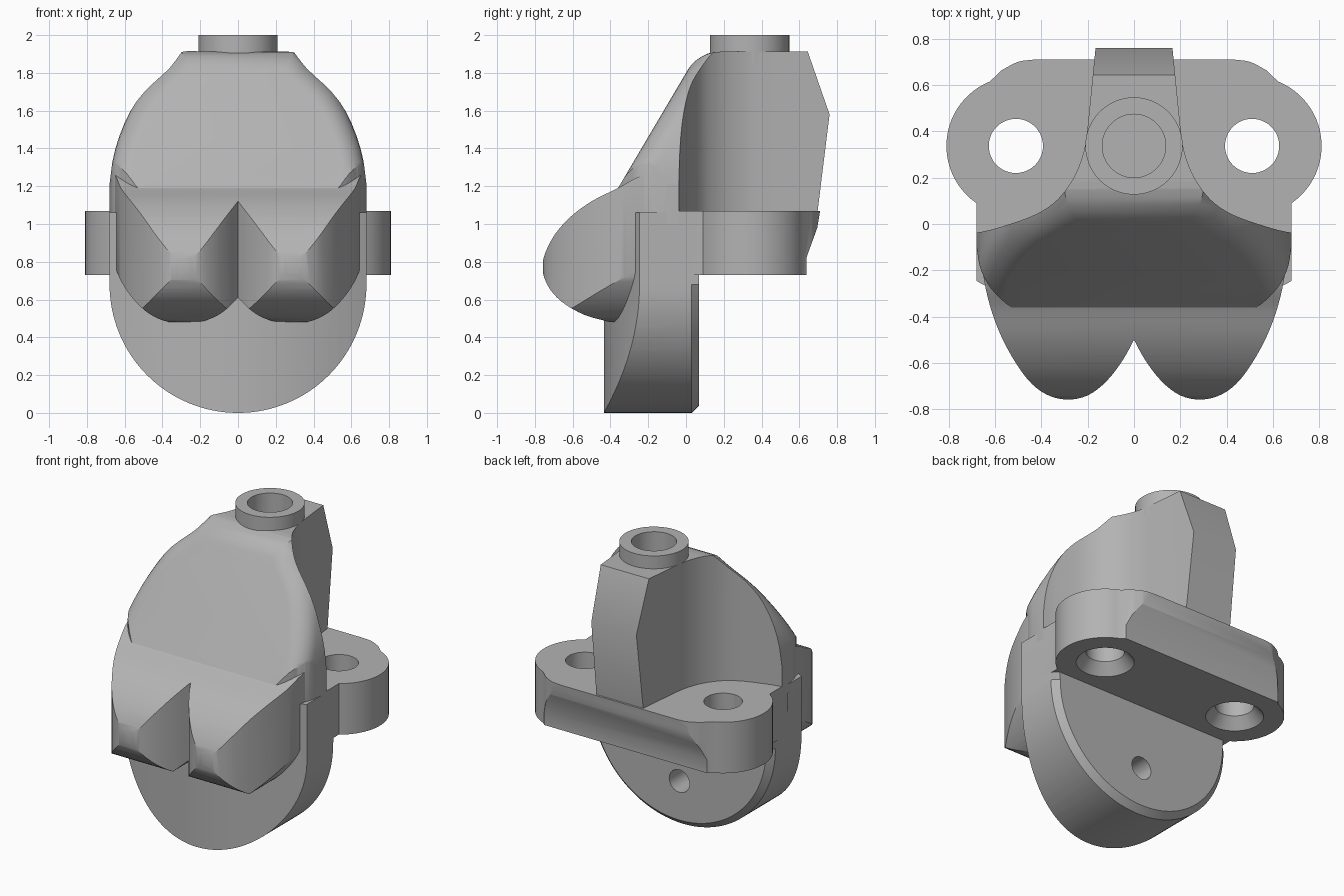
import bpy, bmesh, math
from mathutils import Vector

if "Cube" in bpy.data.objects:
    bpy.data.objects.remove(bpy.data.objects["Cube"])

grey = bpy.data.materials.new("plain grey")
grey.use_nodes = True
COLOUR = (0.45, 0.45, 0.45, 1)
grey.diffuse_color = COLOUR
grey.node_tree.nodes["Principled BSDF"].inputs["Base Color"].default_value = COLOUR


def curve(pts, steps=4):
    """Smooth open curve through the points."""
    p = [Vector(q) for q in pts]
    p = [2 * p[0] - p[1]] + p + [2 * p[-1] - p[-2]]
    out = []
    for a, b, c, d in zip(p, p[1:], p[2:], p[3:]):
        for i in range(steps):
            t = i / steps
            out.append(0.5 * (2 * b + (c - a) * t + (2 * a - 5 * b + 4 * c - d) * t * t
                              + (3 * b - a - 3 * c + d) * t ** 3))
    return [tuple(v) for v in out] + [tuple(p[-2])]


def arc(cx, cy, r, start, end, n=24):
    angles = [math.radians(start + (end - start) * i / n) for i in range(n + 1)]
    return [(cx + r * math.cos(a), cy + r * math.sin(a)) for a in angles]


def mirrored(half):
    """Close a half outline (x >= 0) with its mirror image."""
    return half + [(-x, v) for x, v in reversed(half) if x > 1e-4]


def place(axis, u, v, w):
    return {"x": (w, u, v), "y": (u, w, v), "z": (u, v, w)}[axis]


def prism(name, pts, axis, low, high):
    """Extrude an outline along an axis; low may be a function of the outline point."""
    bm = bmesh.new()
    start = low if callable(low) else (lambda u, v: low)
    a = [bm.verts.new(place(axis, u, v, start(u, v))) for u, v in pts]
    b = [bm.verts.new(place(axis, u, v, high)) for u, v in pts]
    bm.faces.new(a)
    bm.faces.new(b)
    for i in range(len(pts)):
        j = (i + 1) % len(pts)
        bm.faces.new((a[i], a[j], b[j], b[i]))
    return finish(name, bm)


def finish(name, bm):
    bmesh.ops.recalc_face_normals(bm, faces=bm.faces)
    me = bpy.data.meshes.new(name)
    bm.to_mesh(me)
    bm.free()
    me.materials.append(grey)
    ob = bpy.data.objects.new(name, me)
    bpy.context.collection.objects.link(ob)
    return ob


def cone(name, x, y, z1, z2, r1, r2):
    bm = bmesh.new()
    bmesh.ops.create_cone(bm, cap_ends=True, segments=48, radius1=r1, radius2=r2, depth=z2 - z1)
    bmesh.ops.translate(bm, verts=bm.verts, vec=(x, y, (z1 + z2) / 2))
    return finish(name, bm)


def combine(ob, tool, operation):
    mod = ob.modifiers.new(operation, "BOOLEAN")
    mod.operation, mod.object, mod.solver = operation, tool, "EXACT"
    bpy.context.view_layer.objects.active = ob
    bpy.ops.object.modifier_apply(modifier=mod.name)
    bpy.data.objects.remove(tool)


def bevel_where(ob, test, width, segments):
    """Round the edges whose two end points pass the test."""
    bm = bmesh.new()
    bm.from_mesh(ob.data)
    edges = [e for e in bm.edges if all(test(v.co) for v in e.verts)]
    bmesh.ops.bevel(bm, geom=edges, offset=width, segments=segments, profile=0.5,
                    affect="EDGES", clamp_overlap=False)
    bm.to_mesh(ob.data)
    bm.free()


# Upper shell: sloped front with a rounded rim, and a spine running down the back
def slope(x, z):
    return -0.36 + (z - 1.19) * 0.59


side = [(0.68, 1.0)] + curve([(0.68, 1.2), (0.665, 1.33), (0.63, 1.46), (0.57, 1.6),
                              (0.5, 1.71), (0.43, 1.78)], 2) + [(0.37, 1.835), (0.3, 1.915)]
shell = prism("upper_shell", mirrored(side), "y", slope, 1.0)
bevel_where(shell, lambda c: c.y < 0.5 and c.z > 0.9 and abs(c.y - slope(0, c.z)) < 0.001
            and c.z > 1.1, 0.11, 6)
plan = curve([(0.0, -0.5), (0.3, -0.45), (0.48, -0.39), (0.6, -0.3), (0.66, -0.2), (0.68, -0.1)])
plan += curve([(0.69, -0.04), (0.6, -0.02), (0.45, 0.03), (0.36, 0.08), (0.3, 0.14),
               (0.25, 0.22), (0.215, 0.32), (0.2, 0.42)]) + [(0.165, 0.77)]
combine(shell, prism("cutter", mirrored(plan), "z", 0.9, 2.1), "INTERSECT")
spine = [(-0.8, 0.95), (0.69, 0.95), (0.697, 1.07), (0.76, 1.58), (0.642, 1.92), (0.5, 2.1), (-0.8, 2.1)]
combine(shell, prism("cutter", spine, "x", -1, 1), "INTERSECT")

# Boss on top with a blind hole
boss = cone("top_boss", 0, 0.337, 1.85, 2.0, 0.21, 0.21)
for part in (shell, boss):
    combine(part, cone("cutter", 0, 0.337, 1.4, 2.2, 0.137, 0.137), "DIFFERENCE")

# Lower body: round underside, bowed front, chamfered back rim and a blind hole
body = prism("lower_body", arc(0, 0.68, 0.68, 180, 360, 64) + [(0.68, 1.06), (-0.68, 1.06)],
             "y", -0.8, 0.07)
bevel_where(body, lambda c: c.y > 0 and c.z < 0.7, 0.04, 1)
bow = [(0.7 * i / 12, -0.435 + 0.2 * (i / 12) ** 2) for i in range(13)] + [(0.7, 0.2)]
combine(body, prism("cutter", mirrored(bow), "z", -0.1, 1.2), "INTERSECT")
combine(body, prism("cutter", arc(0, 0.3, 0.075, 0, 345, 23), "y", -0.25, 0.3), "DIFFERENCE")

# Front lobes: side, plan and front outlines intersected
lobe_side = curve([(-0.08, 1.3), (-0.25, 1.25), (-0.36, 1.19), (-0.5, 1.12), (-0.62, 1.03),
                   (-0.71, 0.92), (-0.76, 0.79), (-0.735, 0.68), (-0.66, 0.59),
                   (-0.54, 0.52), (-0.4, 0.48)]) + [(-0.08, 0.48)]
lobe_plan = curve([(0, -0.5), (0.05, -0.59), (0.12, -0.68), (0.2, -0.74), (0.29, -0.758),
                   (0.38, -0.735), (0.46, -0.67), (0.54, -0.55), (0.6, -0.42),
                   (0.64, -0.28), (0.665, -0.12)]) + [(0.665, 0), (0, 0)]
lobe_front = curve([(0, 0.61), (0.06, 0.55), (0.13, 0.505), (0.22, 0.48), (0.36, 0.48),
                    (0.47, 0.525), (0.56, 0.61), (0.63, 0.72), (0.67, 0.85)]) + [(0.67, 1.5), (0, 1.5)]
lobes = []
for name, s in (("left_lobe", 1), ("right_lobe", -1)):
    lobe = prism(name, lobe_side, "x", -1, 1)
    combine(lobe, prism("cutter", [(s * x, y) for x, y in lobe_plan], "z", 0, 2), "INTERSECT")
    combine(lobe, prism("cutter", [(s * x, z) for x, z in lobe_front], "y", -1, 0.5), "INTERSECT")
    lobes.append(lobe)

# Mounting flange with two ears, a slanted back and countersunk holes
ear = [(0, 0.71)] + curve([(0.43, 0.71), (0.5, 0.7), (0.57, 0.665)]) + arc(0.51, 0.337, 0.3, 68, -54)
ear += [(0.68, 0.09), (0.68, -0.1)]
flange = prism("mounting_flange", mirrored(ear)[:-1] + [(-0.43, 0.71)], "z", 0.73, 1.07)
back = [(-0.5, 0.5), (0.637, 0.5), (0.637, 0.82), (0.695, 0.98), (0.712, 1.08), (0.712, 1.3), (-0.5, 1.3)]
combine(flange, prism("cutter", back, "x", -1, 1), "INTERSECT")
for s in (1, -1):
    combine(flange, cone("cutter", s * 0.51, 0.337, 0.5, 1.3, 0.117, 0.117), "DIFFERENCE")
    combine(flange, cone("cutter", s * 0.51, 0.337, 0.7, 0.81, 0.2, 0.11), "DIFFERENCE")

# Smooth shading with sharp edges kept
bpy.ops.object.select_all(action="DESELECT")
for ob in [shell, boss, body, flange] + lobes:
    ob.select_set(True)
bpy.context.view_layer.objects.active = shell
bpy.ops.object.shade_smooth_by_angle(angle=math.radians(28))
